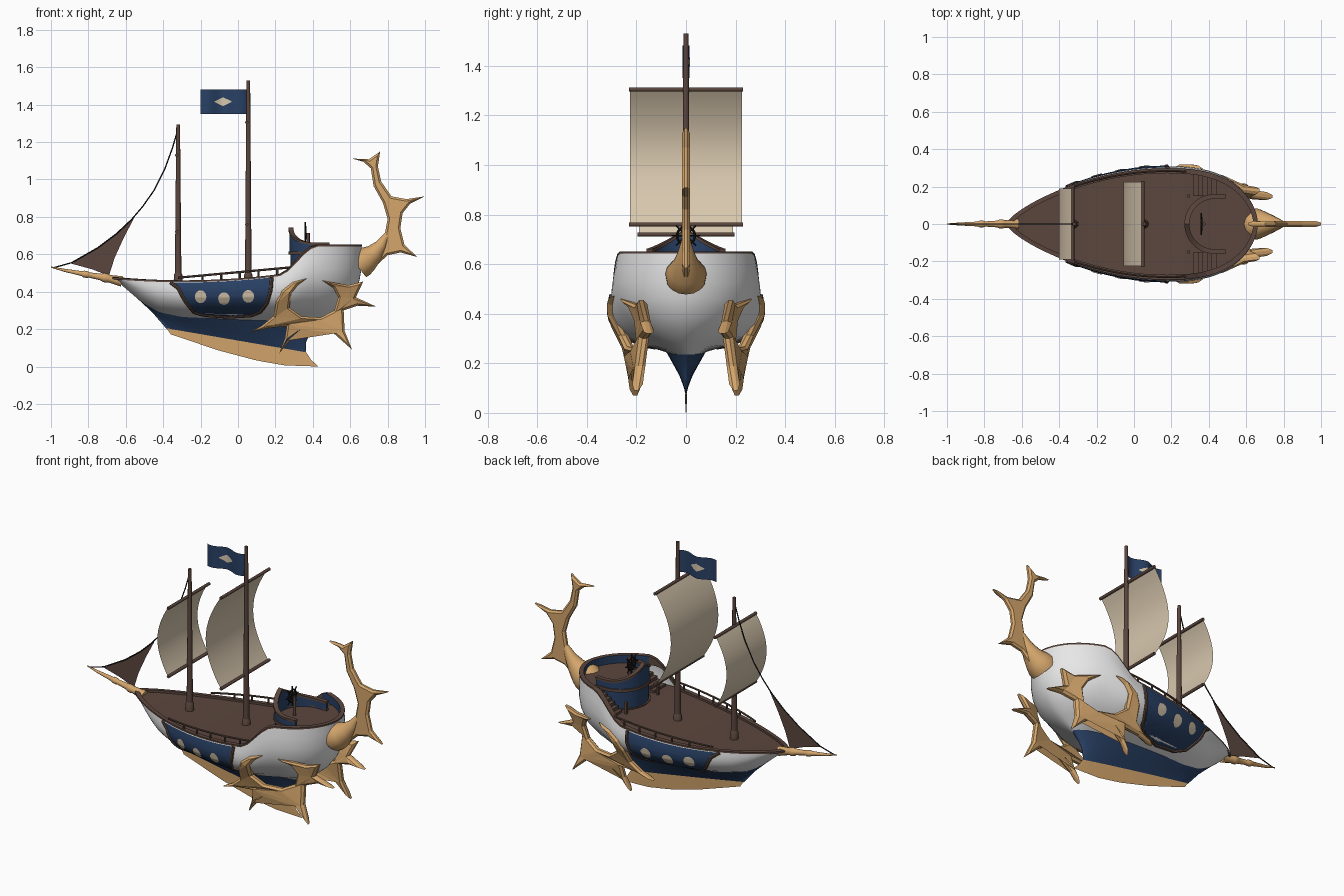
import bpy, bmesh, math
from mathutils import Vector as V
from mathutils.bvhtree import BVHTree
from mathutils.geometry import tessellate_polygon

if "Cube" in bpy.data.objects:
    bpy.data.objects.remove(bpy.data.objects["Cube"])

def mat(name, c):
    m = bpy.data.materials.new(name); m.diffuse_color = (*c, 1); return m
BROWN = mat("dark brown wood", (.105, .062, .047)); GOLD = mat("golden horn", (.66, .38, .15))
NAVY = mat("navy paint", (.022, .052, .13)); WHITE = mat("white hull", (.82, .82, .82))
SAIL = mat("tan canvas", (.68, .57, .42)); BLACK = mat("black rope", (.012, .01, .01))

def make(name, verts, faces, mats, idx=None, smooth=None):
    me = bpy.data.meshes.new(name); ob = bpy.data.objects.new(name, me)
    bpy.context.collection.objects.link(ob)
    me.from_pydata([tuple(v) for v in verts], [], faces)
    for m in (mats if isinstance(mats, list) else [mats]): me.materials.append(m)
    if idx:
        for p in me.polygons: p.material_index = idx[p.index]
    bm = bmesh.new(); bm.from_mesh(me)
    bmesh.ops.remove_doubles(bm, verts=bm.verts, dist=1e-5)
    bmesh.ops.recalc_face_normals(bm, faces=bm.faces)
    bm.to_mesh(me); bm.free()
    if smooth:
        bpy.ops.object.select_all(action='DESELECT')
        ob.select_set(True); bpy.context.view_layer.objects.active = ob
        bpy.ops.object.shade_smooth_by_angle(angle=math.radians(smooth))
    return ob

def interp(pts, x):
    for (a, p), (b, q) in zip(pts, pts[1:]):
        if x <= b: return p + (q - p) * max(0, (x - a) / (b - a))
    return pts[-1][1]

def grid(rows, close=False):
    n = len(rows[0]); f = []
    for i in range(len(rows) - 1):
        for j in range(n if close else n - 1):
            k = (j + 1) % n
            f.append((i*n + j, i*n + k, (i+1)*n + k, (i+1)*n + j))
    return [p for r in rows for p in r], f

def tube(name, pts, radii, m, sides=12):
    pts = [V(p) for p in pts]
    if not isinstance(radii, list): radii = [radii] * len(pts)
    d = pts[-1] - pts[0]
    ref = V((0, 0, 1)) if abs(d.y) > .8 * d.length else V((0, 1, 0))
    rows = []
    for i, p in enumerate(pts):
        t = (pts[min(i+1, len(pts)-1)] - pts[max(i-1, 0)]).normalized()
        a = t.cross(ref).normalized(); b = t.cross(a)
        rows.append([p + radii[i] * (a*math.cos(k*math.tau/sides) + b*math.sin(k*math.tau/sides)) for k in range(sides)])
    v, f = grid(rows, close=True)
    f += [tuple(range(sides)), tuple(range(len(v) - sides, len(v)))]
    return make(name, v, f, m, smooth=40)

def box(name, x0, x1, y0, y1, z0, z1, m):
    v = [(x, y, z) for x in (x0, x1) for y in (y0, y1) for z in (z0, z1)]
    return make(name, v, [(0,1,3,2),(4,6,7,5),(0,4,5,1),(2,3,7,6),(0,2,6,4),(1,5,7,3)], m)

# ---- hull: lofted waterlines
S = [(1 - math.cos(math.pi * i / 44)) / 2 for i in range(45)]
def shape(s):
    if s < .64: return math.sin(math.pi / 2 * s / .64) ** .7
    return max(0, 1 - ((s - .64) / .36) ** 2.6) ** .55
def ztop(x):
    t = min(1, max(0, (x - .22) / .21)); t = t * t * (3 - 2 * t)
    return (.457 + .12 * (x + .3) ** 2) * (1 - t) + .648 * t
def zmid(x): return interp([(-.68, .475), (-.61, .425), (-.5, .335), (-.42, .29), (-.3, .265), (0, .25), (.43, .235), (.7, .235)], x)
def zkeel(x): return .205 - (x + .385) * (1 if x < -.385 else .172)
def zbase(x): return interp([(-.385, .2), (-.36, .172), (-.1, .085), (.1, .032), (.25, .006), (.43, 0)], x)

def loft(name, levels, zt, zb, m):
    rows = []
    for f, xb, xs, w in levels:
        half = [(xb + (xs - xb) * s, w * shape(s)) for s in S]
        ring = [(x, -y) for x, y in half] + [(x, y) for x, y in half[-2:0:-1]]
        rows.append([(x, y, zt(x) * (1 - f) + zb(x) * f) for x, y in ring])
    v, fc = grid(rows, close=True)
    return make(name, v, fc, m, smooth=50)

hull = loft("upper_hull", [(0, -.68, .66, .295), (.15, -.672, .662, .304), (.3, -.665, .66, .308), (.45, -.655, .65, .302),
    (.6, -.645, .627, .28), (.75, -.635, .58, .235), (.88, -.622, .515, .172), (1, -.61, .43, .078)], ztop, zmid, WHITE)
loft("lower_hull", [(0, -.61, .43, .08), (.3, -.54, .39, .058), (.65, -.46, .365, .03), (1, -.385, .362, .006)], zmid, zkeel, NAVY)
loft("keel", [(0, -.385, .365, .006), (.5, -.375, .39, .004), (1, -.36, .43, .002)], zkeel, zbase, GOLD)
tree = BVHTree.FromObject(hull, bpy.context.evaluated_depsgraph_get())
def hull_y(x, z, default=0):
    hit = tree.ray_cast(V((x, 1, z)), V((0, -1, 0)))[0]
    return hit.y if hit and hit.y > 0 else default
def deck_edge(x): return .295 * shape(min(1, max(0, (x + .68) / 1.34)))

# ---- deck, rim and inner bulwark
half = [(-.68 + 1.34 * s, .295 * shape(s)) for s in S]
v, f = grid([[(x, d * y * .98, min(ztop(x), .5) - .008) for x, y in half if x < .5] for d in (-1, 1)])
make("main_deck", v, f, BROWN)
ring = [(x, -y) for x, y in half] + [(x, y) for x, y in half[-2:0:-1]]
def inner(x, y): return (.1 + (x - .1) * .96, y * .92)
rows = [[(x*1.004, y*1.01, ztop(x) - .006) for x, y in ring], [(x*1.004, y*1.01, ztop(x) + .004) for x, y in ring],
        [(*inner(x, y), ztop(x) + .004) for x, y in ring], [(*inner(x, y), min(.6, ztop(x) - .015)) for x, y in ring]]
v, f = grid(rows, close=True)
make("rim_and_bulwark", v, f, [BROWN, NAVY], [1 if i >= 2*len(ring) and v[q[0]][0] > .4 else 0 for i, q in enumerate(f)])

# ---- quarterdeck with round front, stairs and wheel
arc = [(.43 - .15 * math.cos(a), .15 * math.sin(a)) for a in [math.pi * (i / 24 - .5) for i in range(25)]]
stern = [(.1 + (x - .1) * .97, y * .95) for x, y in half if x > .48]
side = deck_edge(.46) * .95
plan = arc + [(.46, .15), (.46, side)] + stern + [(x, -y) for x, y in stern[-2::-1]] + [(.46, -side), (.46, -.15)]
n = len(plan)
v, f = grid([[(x, y, .46 if x < .465 else .59) for x, y in plan], [(x, y, .605) for x, y in plan]], close=True)
make("quarterdeck", v, f + [tuple(range(n, 2*n))], [NAVY, BROWN], [0]*n + [1], smooth=30)
wall = [(.49, -.15)] + arc + [(.49, .15)]
def wall_top(y): return .65 + .08 * max(0, 1 - abs(y) / .15) ** 1.2
def off(p, d):
    q = V((0, p[1])) if p[0] > .43 else V(p) - V((.43, 0))
    return V(p) + q.normalized() * d
for nm, d0, d1, za, zb, m in (("front_bulwark", -.01, .004, lambda y: .6, wall_top, NAVY),
        ("bulwark_cap", -.016, .01, wall_top, lambda y: wall_top(y) + .012, BROWN),
        ("upper_band", -.01, .01, lambda y: .598, lambda y: .615, BROWN), ("lower_band", -.01, .01, lambda y: .47, lambda y: .497, BROWN)):
    rows = []
    for p in wall:
        a, b = off(p, d0), off(p, d1)
        rows.append([(*a, za(p[1])), (*b, za(p[1])), (*b, zb(p[1])), (*a, zb(p[1]))])
    v, f = grid(rows, close=True)
    make(nm, v, f + [(0, 1, 2, 3), tuple(range(len(v)-4, len(v)))], m, smooth=30)
for s in (-1, 1):
    for i in range(7):
        x = .295 + .024*i
        box("stair_step", x, x + .026, s*.15, s*(deck_edge(x + .026)*.93), .465, .487 + .019*i, BROWN)
    box("stair_post", .285, .3, s*.15 - .008, s*.15 + .008, .46, .56, BROWN)
tube("wheel_post", [(.375, 0, .6), (.375, 0, .715)], .009, BROWN)
bpy.ops.mesh.primitive_torus_add(major_radius=.036, minor_radius=.005, major_segments=24, minor_segments=8, location=(.36, 0, .715), rotation=(0, math.pi/2, 0))
bpy.context.object.name = "steering_wheel"; bpy.context.object.data.materials.append(BLACK)
for k in range(4):
    c, s = .058*math.cos(k*math.pi/4), .058*math.sin(k*math.pi/4)
    tube("wheel_spoke", [(.36, -c, .715 - s), (.36, c, .715 + s)], .004, BLACK, 6)

# ---- side panels, portholes and deck railings
def plate(name, outline, c, lift, m, side):
    rows = []
    for k in range(7):
        t = 1 - k / 6 * .999
        pts = [(c[0] + (x - c[0]) * t, c[1] + (z - c[1]) * t) for x, z in outline]
        rows.append([(x, side * (hull_y(x, z, .2) + lift), z) for x, z in pts])
    v, f = grid(rows, close=True)
    make(name, v, f, m, smooth=40)
edge = [(-.36, ztop(-.36)-.008), (-.32, .42), (-.28, .345), (-.235, .29), (-.18, .275), (-.05, .266), (.07, .273), (.12, .292), (.155, .34), (.175, .41), (.18, ztop(.18)-.008)]
fine = [(a[0] + (b[0]-a[0])*k/4, a[1] + (b[1]-a[1])*k/4) for a, b in zip(edge, edge[1:]) for k in range(4)] + [edge[-1]]
topline = [(.18 - .54*k/20, ztop(.18 - .54*k/20) - .008) for k in range(1, 20)]
for side in (-1, 1):
    plate("side_panel", fine + topline, (-.09, .38), .005, NAVY, side)
    tube("panel_trim", [(x, side*(hull_y(x, z, .2) + .002), z) for x, z in fine], .01, BROWN, 8)
    for cx, cz in ((-.2, .373), (-.075, .363), (.055, .375)):
        circ = [(cx + math.cos(a)*.031, cz + math.sin(a)*.034) for a in [k*math.tau/20 for k in range(20)]]
        plate("porthole", circ, (cx, cz), .01, SAIL, side)
    xs = [-.32 + .6*k/16 for k in range(17)]
    rz = lambda x: .475 + .055 * (x + .32) / .6
    tube("deck_railing", [(x, side*deck_edge(x)*.96, rz(x)) for x in xs], .006, BROWN, 6)
    for x in (-.19, -.09, .01, .11, .21):
        tube("railing_post", [(x, side*deck_edge(x)*.96, .45), (x, side*deck_edge(x)*.96, rz(x))], .006, BROWN, 6)

# ---- antlers: bevelled flat outlines bent by a y rule
def antler(name, outline, t, yfun):
    p = [V(q) for q in outline]; n = len(p)
    turn = 1 if sum(a.x*b.y - b.x*a.y for a, b in zip(p, p[1:] + p[:1])) > 0 else -1
    ins = []
    for i, q in enumerate(p):
        a, b = (q - p[i-1]).normalized(), (p[(i+1) % n] - q).normalized()
        na, nb = V((-a.y, a.x)) * turn, V((-b.y, b.x)) * turn
        bis = (na + nb).normalized()
        ins.append(q + bis * min(.03, .011 / max(.2, bis.dot(na))))
    rows = [(ins, t), (p, t*.4), (p, -t*.4), (ins, -t)]
    v, f = grid([[V((q.x, y, q.y)) for q in r] for r, y in rows], close=True)
    tris = tessellate_polygon([[q.to_3d() for q in ins]])
    f += [tuple(q) for q in tris] + [tuple(i + 3*n for i in q) for q in tris]
    for s in ((1,) if yfun is None else (-1, 1)):
        make(name, [(w.x, w.y + s*(yfun(w.x, w.z) if yfun else 0), w.z) for w in v], f, GOLD)

antler("stern_antler", [(.67, .58), (.73, .64), (.785, .71), (.8, .79), (.775, .875), (.725, .965), (.71, 1.06), (.67, 1.095), (.61, 1.112),
    (.7, 1.108), (.76, 1.15), (.748, 1.07), (.765, .99), (.82, .91), (.9, .895), (1, .91), (.92, .87), (.88, .82), (.868, .74), (.89, .65),
    (.96, .585), (.87, .61), (.8, .595), (.74, .54), (.67, .51)], .016, None)
tube("antler_base", [(.635, 0, .54), (.66, 0, .56), (.69, 0, .575), (.73, 0, .607), (.765, 0, .65), (.8, 0, .71)], [.08, .083, .07, .05, .032, .014], GOLD, 16)
def side_y(x, z):
    a = .205 + .1 * max(0, (z - .07) / .4) ** 1.5
    b = .145 + abs(z - .31) * .25
    t = min(1, max(0, (x - .3) / .33))
    return min(.297, max(a + (b - a) * t, hull_y(x, z) - .002 if x < .64 else 0))
antler("side_antler", [(.37, .472), (.29, .45), (.235, .405), (.205, .35), (.19, .27), (.13, .22), (.06, .18), (.16, .205), (.26, .215), (.25, .15),
    (.22, .07), (.27, .13), (.34, .19), (.43, .24), (.52, .17), (.61, .09), (.57, .19), (.565, .3), (.64, .325), (.74, .32), (.63, .37), (.67, .455),
    (.59, .435), (.45, .46), (.51, .42), (.535, .37), (.515, .3), (.44, .262), (.34, .268), (.275, .315), (.285, .39), (.32, .435)], .021, side_y)

# ---- masts, yards and square sails
for nm, x, top, z0, z1, w in (("fore", -.32, 1.295, .72, 1.13, .19), ("main", .055, 1.53, .76, 1.305, .225)):
    tube(nm + "_mast", [(x, 0, .44), (x, 0, top)], [.018, .01], BROWN)
    tube(nm + "_mast_collar", [(x, 0, .44), (x, 0, .49), (x, 0, .5)], [.024, .023, .017], BROWN)
    for z in (z0, z1):
        tube(nm + "_yard", [(x - .008, -w - .005, z), (x - .008, w + .005, z)], .009, BROWN, 10)
    rows = []
    for k in range(17):
        t = k / 16; sx = x - .012 - (.1 if nm == "main" else .07) * math.sin(math.pi * t) ** .9
        rows.append([(sx, -w, z0 + (z1 - z0)*t), (sx, w, z0 + (z1 - z0)*t)])
    v, f = grid(rows)
    make(nm + "_sail", v, f, SAIL, smooth=60)

# ---- flag with a plain diamond
wave = lambda x: .014 * math.sin((x - .05) * 36)
xs = [.05 - .25*k/20 for k in range(21)]
v, f = grid([[(x, wave(x), z) for x in xs] for z in (1.35, 1.482)])
make("flag", v, f, NAVY, smooth=60)
for s in (-1, 1):
    xs = [-.035 - .09*k/10 for k in range(11)]
    hh = lambda x: .002 + .022 * max(0, 1 - abs(x + .08) / .045)
    v, f = grid([[(x, wave(x) + s*.003, 1.416 + d*hh(x)) for x in xs] for d in (-1, 1)])
    make("flag_diamond", v, f, SAIL)

# ---- bowsprit, stay rope and jib
tube("bowsprit", [(-1, 0, .532), (-.93, 0, .515), (-.835, 0, .497), (-.825, 0, .495), (-.805, 0, .491), (-.795, 0, .489), (-.73, 0, .478),
    (-.72, 0, .476), (-.7, 0, .472), (-.69, 0, .47), (-.62, 0, .455)], [.003, .008, .013, .018, .018, .014, .018, .024, .024, .02, .028], GOLD)
tube("stay_rope", [(-.315, 0, 1.29), (-.35, 0, 1.17), (-.39, 0, 1.06), (-.45, 0, .94), (-.51, 0, .855), (-.57, 0, .785), (-.65, 0, .71),
    (-.75, 0, .635), (-.89, 0, .555), (-.98, 0, .53)], .0035, BLACK, 6)
make("jib", [(-.89, 0, .55), (-.79, 0, .61), (-.68, 0, .685), (-.555, 0, .795), (-.61, 0, .69), (-.66, 0, .58), (-.69, 0, .485), (-.78, 0, .52)],
    [(0, 1, 7), (1, 2, 6, 7), (2, 5, 6), (2, 4, 5), (2, 3, 4)], BROWN)

for m in bpy.data.materials:
    if m.users and not m.is_grease_pencil:
        m.use_nodes = True
        m.node_tree.nodes["Principled BSDF"].inputs["Base Color"].default_value = m.diffuse_color
